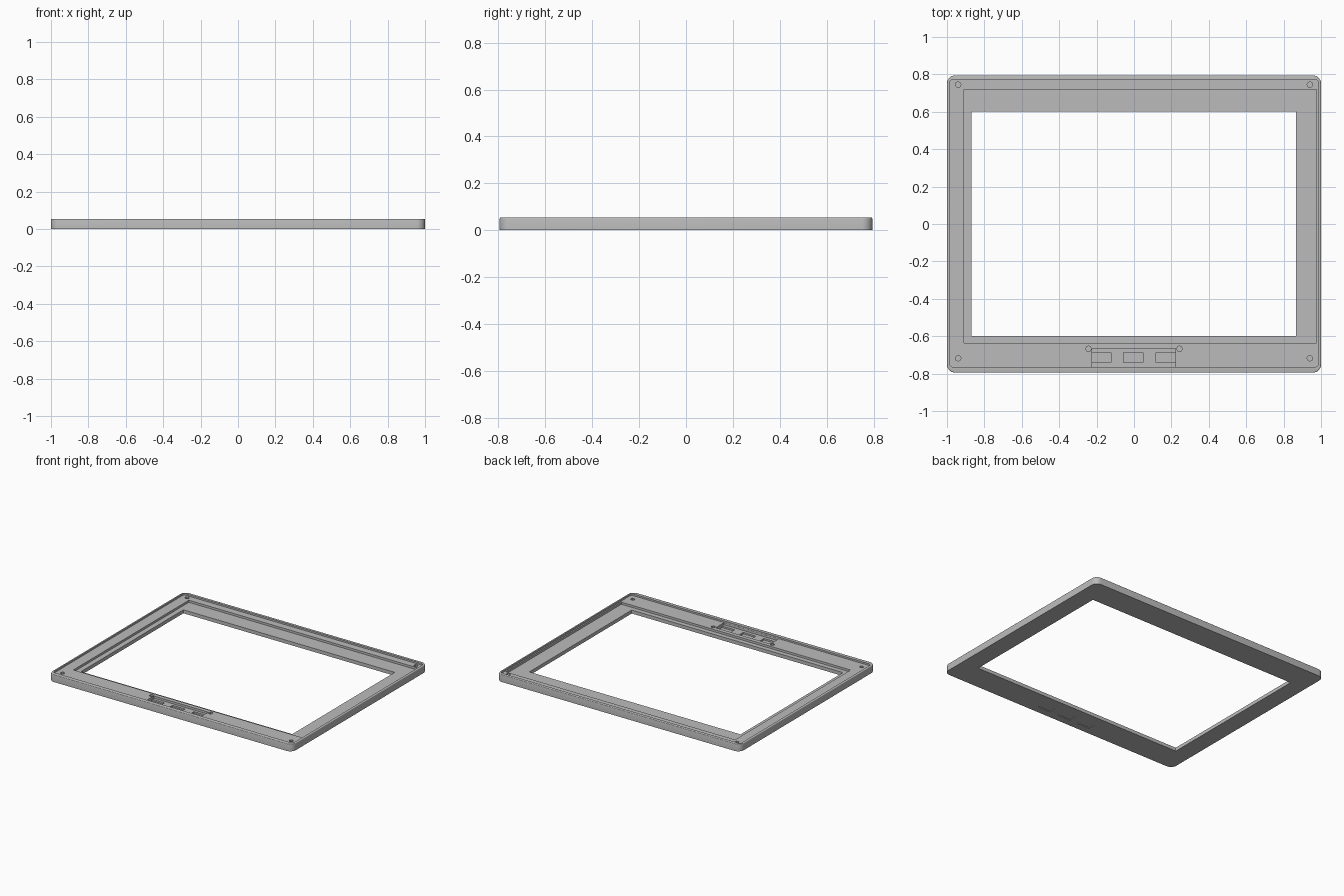
import bpy, bmesh, math
from mathutils import Matrix

cube = bpy.data.objects.get("Cube")
if cube:
    bpy.data.objects.remove(cube, do_unlink=True)

HEIGHT = 0.054
LEDGE = 0.042      # level inside the raised rim
FLOOR = 0.026      # level of the panel seat

plastic = bpy.data.materials.new("grey_plastic")
plastic.use_nodes = True
plastic.diffuse_color = (0.5, 0.5, 0.5, 1)
plastic.node_tree.nodes["Principled BSDF"].inputs["Base Color"].default_value = (0.5, 0.5, 0.5, 1)


def finish(bm, name):
    mesh = bpy.data.meshes.new(name)
    bm.to_mesh(mesh)
    bm.free()
    obj = bpy.data.objects.new(name, mesh)
    bpy.context.collection.objects.link(obj)
    mesh.materials.append(plastic)
    return obj


def box(name, x0, x1, y0, y1, z0, z1, radius=0, soften=0):
    """Box with optional rounded upright corners and a softened top edge."""
    bm = bmesh.new()
    bmesh.ops.create_cube(bm, size=1)
    bmesh.ops.scale(bm, vec=(x1 - x0, y1 - y0, z1 - z0), verts=bm.verts)
    bmesh.ops.translate(bm, vec=((x0 + x1) / 2, (y0 + y1) / 2, (z0 + z1) / 2), verts=bm.verts)
    if radius:
        upright = [e for e in bm.edges if abs(e.verts[0].co.z - e.verts[1].co.z) > 0.001]
        bmesh.ops.bevel(bm, geom=upright, offset=radius, segments=8, profile=0.5, affect='EDGES')
    if soften:
        top = [e for e in bm.edges if all(v.co.z > z1 - 0.0001 for v in e.verts)]
        bmesh.ops.bevel(bm, geom=top, offset=soften, segments=3, profile=0.5, affect='EDGES')
    return finish(bm, name)


def hole(x, y):
    bm = bmesh.new()
    bmesh.ops.create_cone(bm, cap_ends=True, segments=8, radius1=0.015, radius2=0.015,
                          depth=0.08, matrix=Matrix.Translation((x, y, 0.054)))
    return finish(bm, "screw_hole_cutter")


def carve(target, cutter):
    cutter.hide_render = True
    mod = target.modifiers.new("carve", 'BOOLEAN')
    mod.operation = 'DIFFERENCE'
    mod.solver = 'EXACT'
    mod.object = cutter
    graph = bpy.context.evaluated_depsgraph_get()
    result = bpy.data.meshes.new_from_object(target.evaluated_get(graph))
    target.modifiers.clear()
    target.data = result
    bpy.data.objects.remove(cutter, do_unlink=True)


# Outer shell
frame = box("bezel_frame", -1, 1, -0.795, 0.795, 0, HEIGHT, radius=0.045, soften=0.005)

# Raised rim, panel seat and window opening
carve(frame, box("ledge_cutter", -0.986, 0.986, -0.765, 0.772, LEDGE, 0.1, radius=0.02))
carve(frame, box("seat_cutter", -0.908, 0.976, -0.635, 0.72, FLOOR, 0.11))
carve(frame, box("window_cutter", -0.87, 0.866, -0.6, 0.602, -0.1, 0.12))

# Button board pocket, with thin button panels marked on both sides
carve(frame, box("board_cutter", -0.225, 0.222, -0.764, -0.665, FLOOR, 0.13))
for x in (-0.175, -0.005, 0.17):
    carve(frame, box("button_top_cutter", x - 0.052, x + 0.052, -0.74, -0.686, 0.014, 0.14))
    carve(frame, box("button_under_cutter", x - 0.052, x + 0.052, -0.74, -0.686, -0.1, 0.005))

# Screw holes
for side in (-1, 1):
    for x, y in ((0.94, 0.745), (0.94, -0.718), (0.243, -0.667)):
        carve(frame, hole(side * x, y))

bpy.context.view_layer.objects.active = frame
frame.select_set(True)
bpy.ops.object.shade_smooth_by_angle(angle=math.radians(35))
